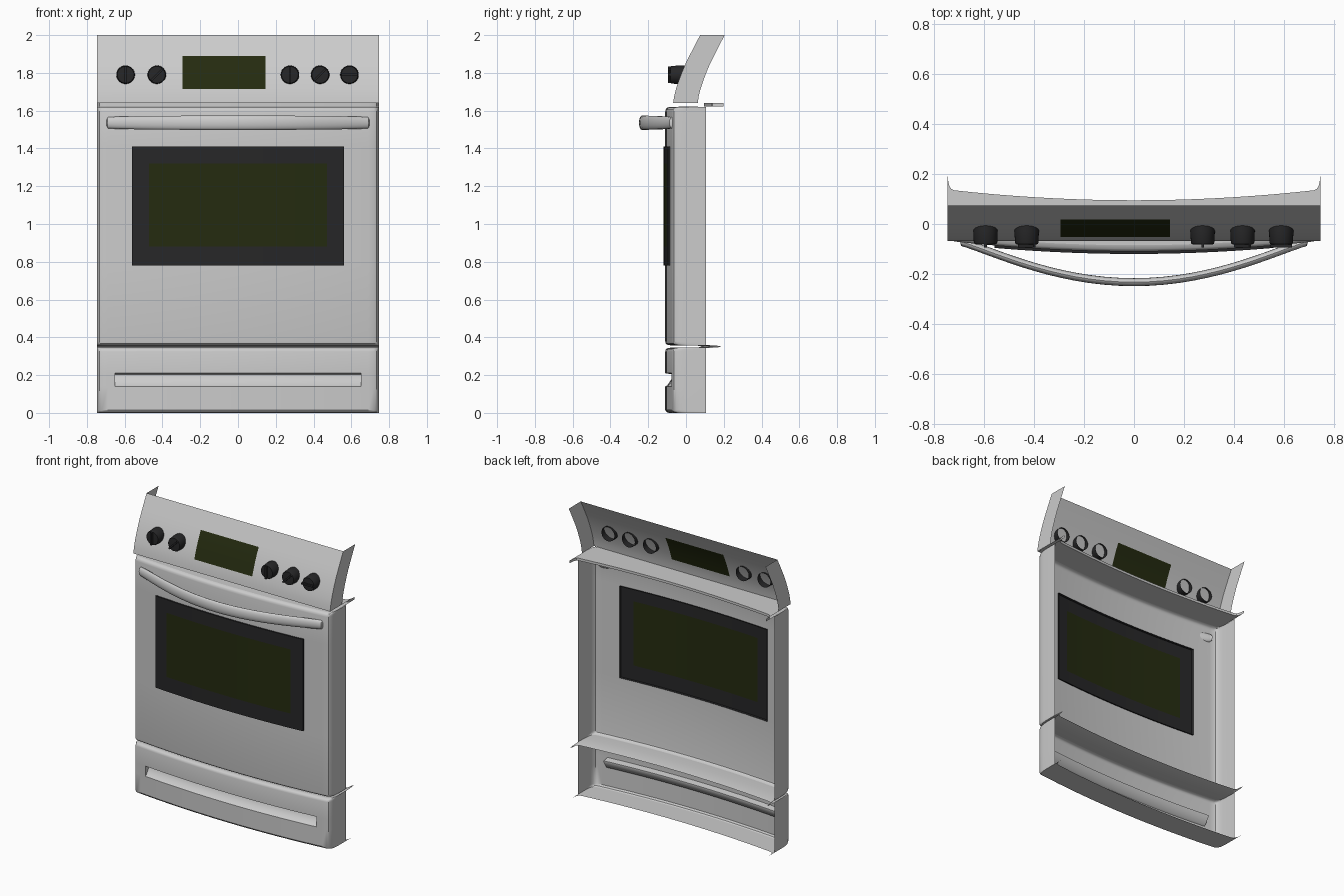
import bpy, bmesh, math
from mathutils import Vector

if "Cube" in bpy.data.objects:
    bpy.data.objects.remove(bpy.data.objects["Cube"])

def material(name, rgb):
    m = bpy.data.materials.new(name)
    m.diffuse_color = (*rgb, 1)
    m.use_nodes = True
    m.node_tree.nodes["Principled BSDF"].inputs["Base Color"].default_value = m.diffuse_color
    return m

BLACK = material("black_enamel", (0.02, 0.02, 0.021))
GLASS = material("dark_glass", (0.018, 0.024, 0.005))

def finish(bm, name, mat=None, angle=35):
    me = bpy.data.meshes.new(name)
    bm.to_mesh(me)
    bm.free()
    ob = bpy.data.objects.new(name, me)
    bpy.context.collection.objects.link(ob)
    if mat:
        me.materials.append(mat)
    bpy.ops.object.select_all(action='DESELECT')
    ob.select_set(True)
    bpy.context.view_layer.objects.active = ob
    bpy.ops.object.shade_smooth_by_angle(angle=math.radians(angle))
    return ob

def loft(name, rows, mat=None, keep=None, closed=False, caps=False):
    """Skin a list of point rows; keep(centre) decides which faces stay."""
    bm = bmesh.new()
    v = [[bm.verts.new(p) for p in r] for r in rows]
    n = len(rows[0])
    for a, b in zip(v, v[1:]):
        for i in range(n if closed else n - 1):
            j = (i + 1) % n
            q = (a[i], a[j], b[j], b[i])
            c = sum((p.co for p in q), Vector()) / 4
            if keep is None or keep(c):
                bm.faces.new(q)
    if caps and closed:
        bm.faces.new(v[0][::-1])
        bm.faces.new(v[-1])
    elif caps:
        bm.faces.new([r[0] for r in v])
        bm.faces.new([r[-1] for r in v][::-1])
    bmesh.ops.delete(bm, geom=[p for p in bm.verts if not p.link_faces], context='VERTS')
    return finish(bm, name, mat)

# Shared bowed front outline in plan
def bow(x):
    return -0.11 + 0.04 * (x / 0.72) ** 2

half = [0.08, 0.16, 0.24, 0.32, 0.40, 0.47, 0.52, 0.56, 0.61, 0.65, 0.69, 0.72]
XS = [-x for x in reversed(half)] + [0] + half
corner = [(0.733, -0.064), (0.741, -0.05), (0.745, -0.03), (0.747, -0.006)]
ARC = [(-x, y) for x, y in reversed(corner)] + [(x, bow(x)) for x in XS] + corner
OUTLINE = [(-0.747, 0.105)] + ARC + [(0.747, 0.105)]

def row(pts, z, back, limit=9, front=-9):
    return [(x, max(front, min(y + back, limit)), z) for x, y in pts]

def skin(steps):
    return [row(OUTLINE, z, b, 0.105) for z, b in steps]

def inside(c, w, z0, z1):
    return abs(c.x) < w and z0 < c.z < z1

# Oven door shell with window opening
loft("oven_door", skin([(0.358, 0.025), (0.361, 0.01), (0.368, 0.002), (0.378, 0), (0.78, 0),
                        (1.41, 0), (1.596, 0), (1.608, 0.003), (1.616, 0.01), (1.62, 0.025)]),
     keep=lambda c: not inside(c, 0.56, 0.78, 1.41))

# Drawer shell with slot opening
loft("drawer_front", skin([(0, 0.02), (0.004, 0.008), (0.015, 0), (0.14, 0), (0.21, 0),
                           (0.325, 0), (0.336, 0.003), (0.342, 0.01), (0.345, 0.025)]),
     keep=lambda c: not inside(c, 0.65, 0.14, 0.21))

# Recessed drawer grip
slot = [(x, bow(x)) for x in XS if abs(x) <= 0.65]
loft("drawer_grip_recess", [row(slot, z, b) for z, b in
     [(0.14, 0), (0.147, 0.012), (0.192, 0.042), (0.203, 0.042), (0.21, 0)]], caps=True)

# Folded plates between the sections and under the drawer
loft("bottom_plate", [row(ARC, 0, 0.18), row(ARC, 0, 0.02)])
loft("drawer_gap", [row(ARC, z, b) for z, b in
     [(0.345, 0.025), (0.342, 0.1), (0.346, 0.17), (0.351, 0.197), (0.356, 0.17), (0.36, 0.1), (0.358, 0.025)]])
loft("door_top_gap", [row(ARC, 1.62, 0.025), row(ARC, 1.623, 0.205), row(ARC, 1.64, 0.205),
                      row(ARC, 1.64, 0, front=-0.068)])

# Window: raised dark frame with glass
win = [(x, bow(x)) for x in XS if abs(x) <= 0.56]
wrows = [row(win, z, -0.01) for z in (0.78, 0.88, 1.32, 1.41)]
is_glass = lambda c: inside(c, 0.47, 0.88, 1.32)
loft("window_frame", [row(win, 0.78, 0.008)] + wrows + [row(win, 1.41, 0.008)], BLACK,
     keep=lambda c: not is_glass(c))
loft("window_glass", wrows, GLASS, keep=is_glass)
for s in (-1, 1):
    e = [(0.56 * s, bow(0.56) + 0.008), (0.56 * s, bow(0.56) - 0.01)]
    e = e if s < 0 else e[::-1]
    loft("window_frame_edge", [row(e, 0.78, 0), row(e, 1.41, 0)], BLACK)

# Sloping control panel with side flanges and display
profile = [(1.64, -0.068), (1.675, -0.063), (1.715, -0.053), (1.76, -0.038), (1.80, -0.023),
           (1.85, -0.002), (1.89, 0.018), (1.945, 0.046), (2.0, 0.075)]
prow = [[(x, y + b, z) for x, b in
         [(-0.747, 0.13), (-0.747, 0), (-0.295, 0), (0.145, 0), (0.747, 0), (0.747, 0.13)]]
        for z, y in profile]
is_display = lambda c: -0.295 < c.x < 0.145 and abs(c.x + 0.075) < 0.01 and 1.715 < c.z < 1.89
loft("control_panel", prow, keep=lambda c: not is_display(c))
loft("display", prow, GLASS, keep=is_display)

# Knobs: hollow-backed dials with a thin grip bar
def knob(x, turn):
    z, n = 1.79, 28
    rings = []
    for r, y in [(0.049, 0.004), (0.049, -0.03), (0.047, -0.074), (0.044, -0.081), (0.001, -0.083)]:
        rings.append([(x + r * math.cos(2 * math.pi * i / n), y, z + r * math.sin(2 * math.pi * i / n))
                      for i in range(n)])
    loft("knob", rings, BLACK, closed=True)
    bpy.ops.mesh.primitive_cube_add(size=1, location=(x, -0.086, z), rotation=(0, turn, 0))
    bar = bpy.context.object
    bar.name = "knob_grip"
    bar.scale = (0.011, 0.018, 0.086)
    bar.data.materials.append(BLACK)

for x, deg in [(-0.595, 0), (-0.43, 45), (0.275, 0), (0.435, 45), (0.59, 90)]:
    knob(x, math.radians(deg))

# Bowed door handle, oval section
def hy(x):
    return -0.07 - 0.163 * max(0, 1 - (x / 0.7) ** 2) ** 1.2

rings = []
N, n = 36, 16
for k in range(-1, N + 2):
    u = max(-1, min(1, 2 * k / N - 1))
    x = 0.688 * math.sin(u * math.pi / 2)
    t = Vector((0.01, hy(x + 0.005) - hy(x - 0.005))).normalized()
    ry, rz, y = 0.016, 0.029 + 0.009 * math.cos(u * math.pi / 2), hy(x)
    if k in (-1, N + 1):
        x, y, ry, rz = x * 1.012, y + 0.014, 0.008, 0.02
    rings.append([(x - t.y * ry * math.cos(a), y + t.x * ry * math.cos(a), 1.536 + rz * math.sin(a))
                  for a in [2 * math.pi * i / n for i in range(n)]])
loft("door_handle", rings, closed=True, caps=True)
